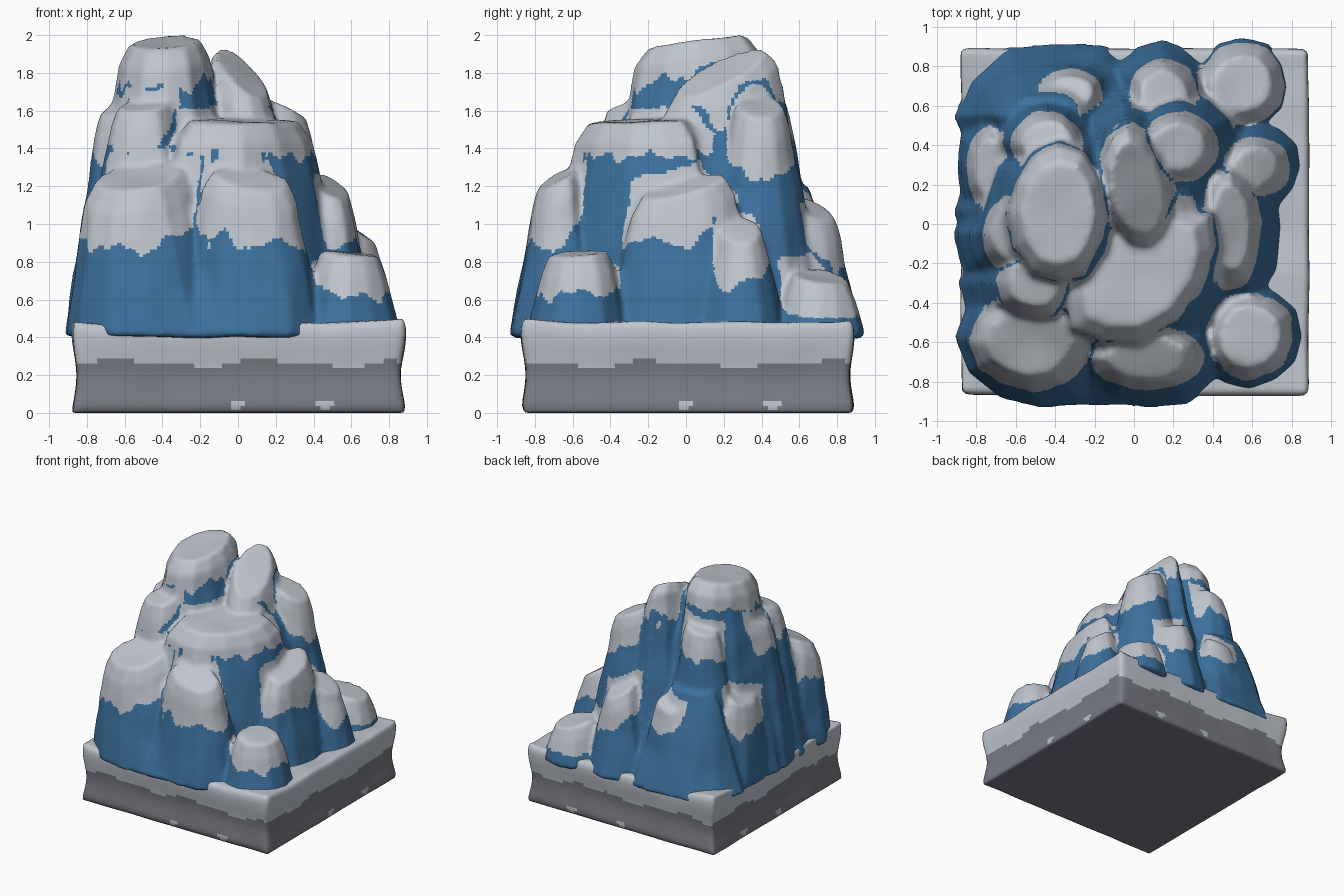
import bpy, bmesh, math, random
from mathutils import Vector, Matrix, noise

if "Cube" in bpy.data.objects:
    bpy.data.objects.remove(bpy.data.objects["Cube"])

random.seed(4)


def material(name, rgb):
    m = bpy.data.materials.new(name)
    m.diffuse_color = (*rgb, 1)
    m.use_nodes = True
    m.node_tree.nodes["Principled BSDF"].inputs["Base Color"].default_value = m.diffuse_color
    return m


SNOW = material("snow", (0.52, 0.56, 0.61))
ROCK = material("blue rock", (0.045, 0.162, 0.335))
STONE = material("grey stone", (0.19, 0.20, 0.23))
HUB = Vector((-0.2, 0.35))  # every crag top slopes up towards this point
FOOT = 0.4


class Crag:
    """A column with a tilted oval top that spreads towards its foot."""

    def __init__(self, x, y, rx, ry, top, tilt, turn=0, spread=0.17):
        self.c, self.r, self.top = Vector((x, y)), Vector((rx, ry)), top
        self.slope = (HUB - self.c).normalized() * tilt
        self.turn = Matrix.Rotation(math.radians(turn), 2)
        self.back = self.turn.transposed()
        self.depth = 0.16 + 0.3 * tilt
        grow = spread * (top - FOOT)
        self.foot_r = self.r + Vector((grow, grow))
        # keep the foot inside the mountain outline
        self.foot_c = Vector([max(r - m, min(m - r, p)) for p, r, m in
                              zip(self.c, self.foot_r, (0.91, 0.95))])

    def plane(self, p):
        return self.top + self.slope.dot(p - self.c)

    def oval(self, p):
        q = self.back @ (p - self.c)
        return (q.x / self.r.x) ** 2 + (q.y / self.r.y) ** 2

    def build(self, bm, sides=12):
        wobble = [random.uniform(0.95, 1.06) for _ in range(sides)]
        rings = []
        # foot, shoulder, top
        for c, r, drop in ((self.foot_c, self.foot_r, None),
                           (self.c, self.r * 0.94, 0.1), (self.c, self.r * 0.74, 0)):
            ring = []
            for i, w in enumerate(wobble):
                a = 2 * math.pi * i / sides
                p = c + self.turn @ Vector((r.x * math.cos(a), r.y * math.sin(a))) * w
                z = FOOT if drop is None else self.plane(p) - drop
                ring.append(bm.verts.new((p.x, p.y, z)))
            rings.append(ring)
        for lo, hi in zip(rings, rings[1:]):
            for i in range(sides):
                j = (i + 1) % sides
                bm.faces.new((lo[i], lo[j], hi[j], hi[i]))
        bm.faces.new(rings[0][::-1])
        bm.faces.new(rings[-1])


# Snow-topped crags: x, y, radii, top height, tilt, turn
CRAGS = [Crag(*c) for c in (
    (-0.38, 0.06, 0.25, 0.36, 1.96, 0.15),     # summit
    (0.02, 0.18, 0.18, 0.32, 1.8, 0.64, 10),   # second peak
    (0.03, -0.25, 0.46, 0.3, 1.54, 0.05, 40),  # ledge
    (-0.53, -0.6, 0.3, 0.23, 1.25, 0.45),      # front left
    (0.07, -0.68, 0.27, 0.15, 1.24, 0.6),      # front middle
    (0.59, -0.57, 0.21, 0.21, 0.84, 0.12),     # front right
    (0.49, -0.02, 0.14, 0.3, 1.2, 0.47),       # right
    (0.62, 0.29, 0.16, 0.14, 0.97, 0.6),       # right rear
    (0.55, 0.71, 0.21, 0.2, 0.72, 0.25),       # rear corner
    (0.15, 0.66, 0.16, 0.17, 1.08, 0.55),      # rear middle
    (0.23, 0.39, 0.18, 0.17, 1.62, 0.5),       # upper rear
    (-0.32, 0.67, 0.15, 0.11, 1.08, 0.5),      # rear left
    (-0.73, 0.28, 0.11, 0.2, 1.1, 0.6),        # left
    (-0.61, -0.05, 0.15, 0.18, 1.62, 0.4),     # upper left
    (-0.5, -0.3, 0.18, 0.17, 1.63, 0.3),       # under the summit
    (-0.44, 0.41, 0.17, 0.15, 1.66, 0.25),     # behind the summit
)]
# Bare rock that fills between the crags
BODIES = [Crag(*c, 0, 0, 0.32) for c in (
    (-0.05, 0.03, 0.4, 0.42, 1.5),
    (-0.45, 0.55, 0.25, 0.15, 1.2),
    (0, -0.62, 0.3, 0.12, 1.05))]


def sculpt(name, bm, voxel, smooth, materials):
    """Fuse the pieces into one soft skin and return the mesh."""
    mesh = bpy.data.meshes.new(name + "_source")
    bm.to_mesh(mesh)
    bm.free()
    ob = bpy.data.objects.new(name, mesh)
    bpy.context.scene.collection.objects.link(ob)
    fuse = ob.modifiers.new("fuse", 'REMESH')
    fuse.mode = 'VOXEL'
    fuse.voxel_size = voxel
    soft = ob.modifiers.new("soften", 'SMOOTH')
    soft.factor = 0.5
    soft.iterations = smooth
    deps = bpy.context.evaluated_depsgraph_get()
    result = bpy.data.meshes.new_from_object(ob.evaluated_get(deps))
    ob.modifiers.clear()
    ob.data = result
    result.name = name
    bpy.data.meshes.remove(mesh)
    result.materials.clear()
    for m in materials:
        result.materials.append(m)
    return result


def move(me, points):
    me.vertices.foreach_set("co", [k for p in points for k in p])
    me.update()


def paint(me, rule):
    """Pick each face's material from its centre, and shade smooth."""
    centres = [f.center.copy() for f in me.polygons]
    me.polygons.foreach_set("material_index", [int(rule(c)) for c in centres])
    me.polygons.foreach_set("use_smooth", [True] * len(centres))
    me.update()


def mountain_snow(p):
    """Snow lies on each crag top and hangs a ragged way down its sides."""
    if p.z < 0.5:
        return False
    flat = p.to_2d()
    drip = 1 + 0.4 * noise.noise(Vector((p.x * 13, p.y * 13, 0)))
    found = sorted(c.oval(flat) for c in CRAGS
                   if -0.07 < c.plane(flat) - p.z < c.depth * drip)
    if not found or found[0] > 1.17 + 0.18 * noise.noise(p * 7):
        return False
    return len(found) == 1 or found[1] - found[0] > 0.12


def base_snow(c):
    """Wavy snow line, with small flecks near the foot of each side."""
    along = c.x if abs(c.y) > abs(c.x) else c.y
    line = 0.262 + 0.018 * math.sin(8 * (c.x - c.y)) + 0.008 * math.sin(17 * along)
    fleck = max(abs(c.x), abs(c.y)) > 0.84 and any(
        ((along - a) / w) ** 2 + ((c.z - 0.045) / 0.022) ** 2 < 1
        for a, w in ((-0.01, 0.04), (0.46, 0.06)))
    return c.z > line or fleck


# Mountain
bm = bmesh.new()
for crag in CRAGS + BODIES:
    crag.build(bm)
me = sculpt("mountain", bm, 0.019, 5, [ROCK, SNOW])
normals = [v.normal.copy() for v in me.vertices]
points = [v.co + n * 0.014 * noise.noise(v.co * 4) for v, n in zip(me.vertices, normals)]
peak = max(p.z for p in points)
for p in points:
    p.z = FOOT + (p.z - FOOT) * (2 - FOOT) / (peak - FOOT)
move(me, points)
paint(me, mountain_snow)

# Square base with a snowy upper half
bm = bmesh.new()
bmesh.ops.create_cube(bm, size=1)
for v in bm.verts:
    v.co = Vector((v.co.x * 1.765 + 0.005, v.co.y * 1.765 + 0.01, (v.co.z + 0.5) * 0.478))
me = sculpt("base", bm, 0.025, 4, [STONE, SNOW])
points = [v.co.copy() for v in me.vertices]
low = min(p.z for p in points)
for p in points:
    n = noise.noise(p * 3.5)
    waist = 0.985 + 0.015 * math.cos((p.z - 0.42) * 14) + 0.008 * n
    p.x *= waist
    p.y *= waist
    if p.z > 0.3:
        corner = min(1, abs(p.x * p.y) / 0.75) ** 6
        p.z += (p.z - 0.3) / 0.18 * (0.02 * n + 0.022 * corner)
    p.z -= low
move(me, points)
paint(me, base_snow)
